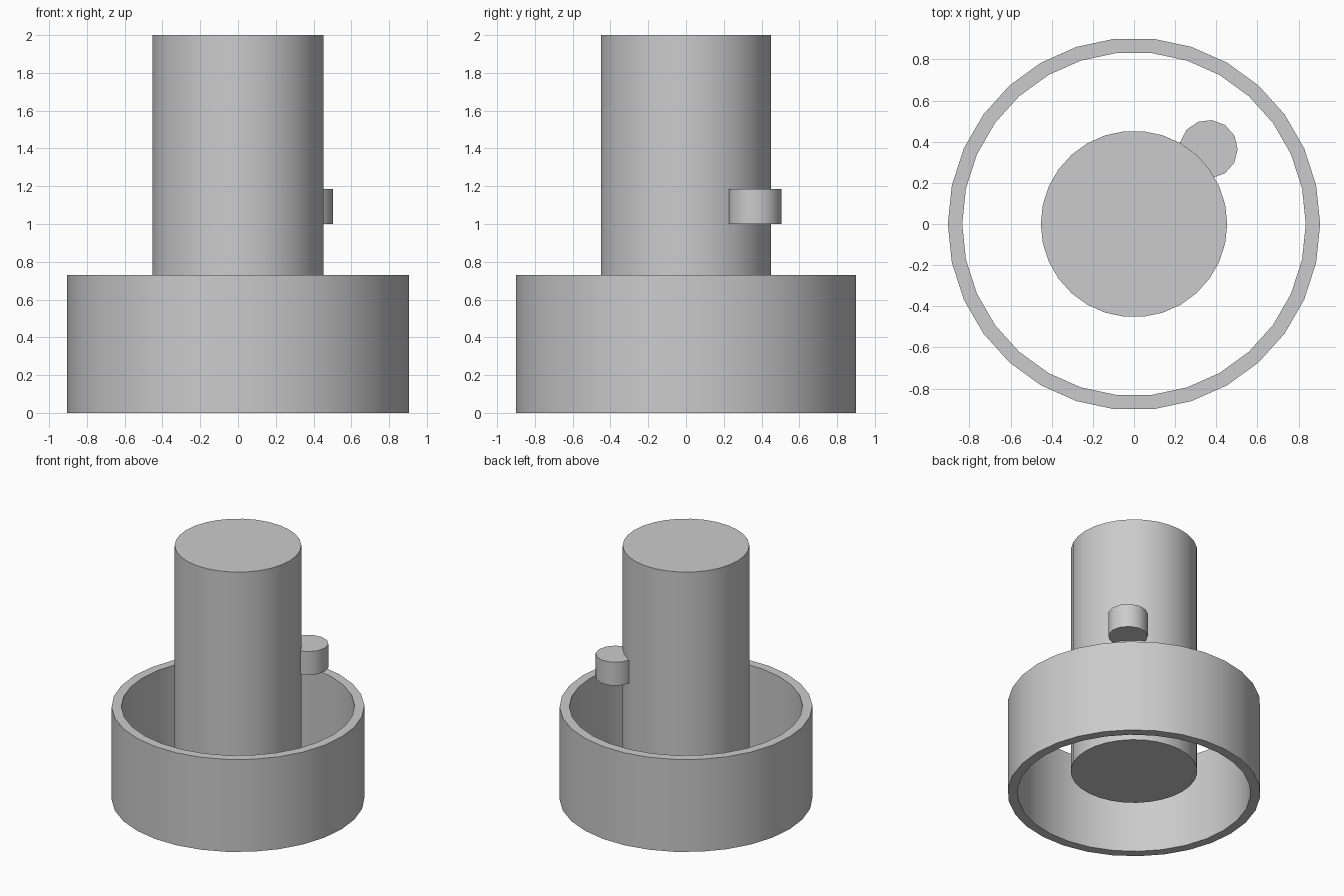
import bpy
import math

old = bpy.data.objects.get("Cube")
if old:
    bpy.data.objects.remove(old, do_unlink=True)

grey = bpy.data.materials.new("plain grey")
grey.use_nodes = True
color = (0.6, 0.6, 0.6, 1)
grey.diffuse_color = color
grey.node_tree.nodes["Principled BSDF"].inputs["Base Color"].default_value = color


def circle(radius, z, sides):
    """Points of a regular polygon with its first corner on +x."""
    step = math.tau / sides
    return [(radius * math.cos(i * step), radius * math.sin(i * step), z)
            for i in range(sides)]


def finish(name, verts, faces, location=(0, 0, 0)):
    mesh = bpy.data.meshes.new(name)
    mesh.from_pydata(verts, [], faces)
    mesh.materials.append(grey)
    obj = bpy.data.objects.new(name, mesh)
    obj.location = location
    bpy.context.collection.objects.link(obj)
    bpy.ops.object.select_all(action="DESELECT")
    obj.select_set(True)
    bpy.context.view_layer.objects.active = obj
    bpy.ops.object.shade_smooth_by_angle(angle=math.radians(35))
    return obj


def bridge(a, b, sides):
    """Quads joining loop a to loop b."""
    return [(a * sides + i, a * sides + (i + 1) % sides,
             b * sides + (i + 1) % sides, b * sides + i) for i in range(sides)]


def cylinder(name, radius, bottom, top, sides, x=0, y=0):
    verts = circle(radius, bottom, sides) + circle(radius, top, sides)
    faces = bridge(0, 1, sides)
    faces += [tuple(reversed(range(sides))), tuple(range(sides, 2 * sides))]
    return finish(name, verts, faces, (x, y, 0))


def tube(name, outer, inner, bottom, top, sides):
    verts = []
    for radius, z in ((outer, bottom), (outer, top), (inner, top), (inner, bottom)):
        verts += circle(radius, z, sides)
    faces = []
    for loop in range(4):
        faces += bridge(loop, (loop + 1) % 4, sides)
    return finish(name, verts, faces)


# Open ring around the foot of the post
tube("outer_ring", 0.905, 0.835, 0, 0.73, 30)

# Solid post, its foot raised inside the ring
cylinder("centre_post", 0.453, 0.18, 2, 30)

# Small round peg set into the back left of the post
cylinder("side_peg", 0.142, 1.0, 1.185, 13, x=0.362, y=0.364)
